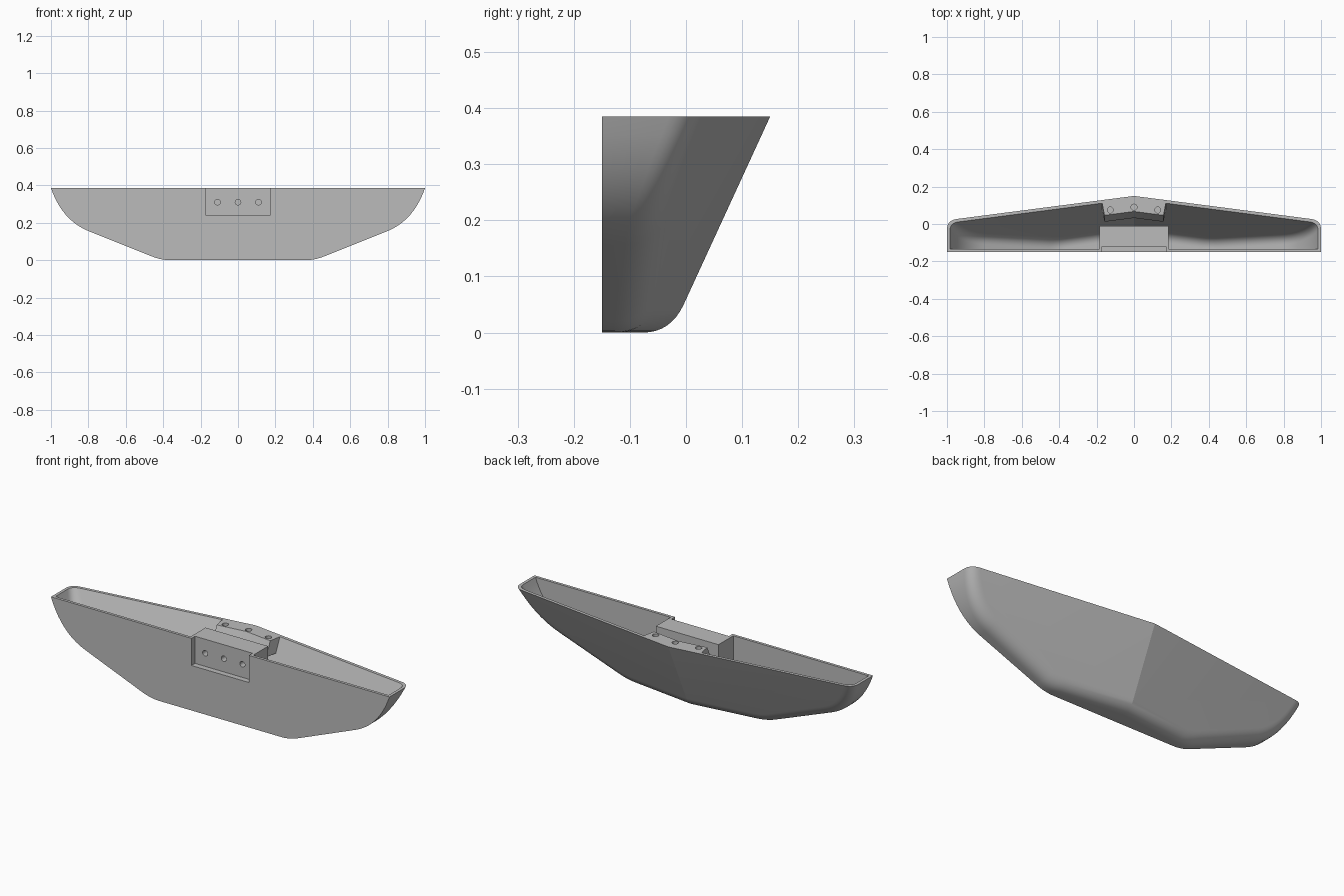
import bpy, bmesh, math
from mathutils import Vector

if "Cube" in bpy.data.objects:
    bpy.data.objects.remove(bpy.data.objects["Cube"])

TOP, FRONT, WALL = 0.385, -0.15, 0.015

grey = bpy.data.materials.new("plain_grey")
grey.use_nodes = True
grey.diffuse_color = (0.5, 0.5, 0.5, 1)
grey.node_tree.nodes["Principled BSDF"].inputs["Base Color"].default_value = (0.5, 0.5, 0.5, 1)


def make_object(name, bm):
    bmesh.ops.recalc_face_normals(bm, faces=bm.faces)
    mesh = bpy.data.meshes.new(name)
    bm.to_mesh(mesh)
    bm.free()
    mesh.materials.append(grey)
    obj = bpy.data.objects.new(name, mesh)
    bpy.context.collection.objects.link(obj)
    return obj


def box(name, lo, hi):
    bm = bmesh.new()
    bmesh.ops.create_cube(bm, size=1)
    for v in bm.verts:
        v.co = [a + (b - a) * (c + 0.5) for a, b, c in zip(lo, hi, v.co)]
    return make_object(name, bm)


def rod(name, centre, radius, length, along_y):
    bm = bmesh.new()
    bmesh.ops.create_cone(bm, cap_ends=True, segments=24, radius1=radius, radius2=radius, depth=length)
    obj = make_object(name, bm)
    obj.location = centre
    if along_y:
        obj.rotation_euler.x = math.pi / 2
    return obj


def cut(obj, cutter):
    cutter.hide_render = True
    bpy.context.view_layer.update()
    mod = obj.modifiers.new("cut", "BOOLEAN")
    mod.operation, mod.solver, mod.object = "DIFFERENCE", "EXACT", cutter
    bpy.context.view_layer.objects.active = obj
    bpy.ops.object.modifier_apply(modifier=mod.name)


def shade(obj, degrees):
    bpy.ops.object.select_all(action="DESELECT")
    obj.select_set(True)
    bpy.context.view_layer.objects.active = obj
    bpy.ops.object.shade_smooth_by_angle(angle=math.radians(degrees))


def bezier(a, b, c, n):
    a, b, c = Vector(a), Vector(b), Vector(c)
    return [a * (1 - t) ** 2 + b * 2 * t * (1 - t) + c * t * t for t in (i / n for i in range(n + 1))]


def back_y(x, z, inset=0.0):
    # Two leaning back planes meeting at a central ridge
    return 0.15 - 0.13 * abs(x) - 0.46 * (TOP - z) - 1.12 * inset


# Outline of the front panel, from the top left corner round to the top right
half = bezier((1, TOP), (0.94, 0.213), (0.8, 0.156), 10) + bezier((0.46, 0.02), (0.41, 0), (0.36, 0), 5)
outline = half + [Vector((0, 0))] + [Vector((-p.x, p.y)) for p in reversed(half)]
normals = []
for i, p in enumerate(outline):
    d = (outline[min(i + 1, len(outline) - 1)] - outline[max(i - 1, 0)]).normalized()
    normals.append(Vector((d.y, -d.x)))
normals[0], normals[-1] = Vector((-1.06, 0)), Vector((1.06, 0))


def skin(bm, inset, fillet):
    """Front panel, rounded edge and two back planes; returns the top rim."""
    columns = []
    for p, n in zip(outline, normals):
        base = p + n * inset
        end = base + n * fillet
        y = back_y(base.x, base.y, inset)
        path = bezier((base.x, y - fillet, base.y), (base.x, y, base.y),
                      (end.x, back_y(end.x, end.y, inset), end.y), 8)
        path.insert(0, Vector((base.x, FRONT + inset, base.y)))
        columns.append([bm.verts.new(c) for c in path])
    for a, b in zip(columns, columns[1:]):
        for k in range(len(a) - 1):
            bm.faces.new((a[k], a[k + 1], b[k + 1], b[k]))
    bm.faces.new([c[0] for c in columns])
    ridge = bm.verts.new((0, back_y(0, TOP, inset), TOP))
    mid = len(columns) // 2
    bm.faces.new([c[-1] for c in columns[:mid + 1]] + [ridge])
    bm.faces.new([c[-1] for c in columns[mid:]] + [ridge])
    return columns[0] + [ridge] + columns[-1][::-1]


# Hollow tray shell
bm = bmesh.new()
outer = skin(bm, 0, 0.05)
inner = skin(bm, WALL, 0.04)
for i in range(len(outer)):
    j = (i + 1) % len(outer)
    bm.faces.new((outer[i], outer[j], inner[j], inner[i]))
shell = make_object("tray_shell", bm)

# Front mounting block with its recess and blind screw holes
block = box("front_mounting_block", (-0.185, FRONT + WALL, 0.225), (0.185, -0.01, TOP))
recess = box("recess_cutter", (-0.17, -0.25, 0.24), (0.17, -0.12, 0.5))
cut(shell, recess)
cut(block, recess)
helpers = [recess]
for x in (-0.11, 0, 0.11):
    hole = rod("front_hole_cutter", (x, -0.12, 0.31), 0.015, 0.08, True)
    cut(block, hole)
    helpers.append(hole)

# Rear mounting block, following the slope and ridge of the back wall
bm = bmesh.new()
levels = []
for z in (TOP, 0.31):
    ring = [(x, back_y(x, z, WALL)) for x in (-0.17, 0, 0.17)]
    ring += [(x, back_y(x, z) - 0.083) for x in (0.158, 0, -0.158)]
    levels.append([bm.verts.new((x, y, z)) for x, y in ring])
upper, lower = levels
bm.faces.new(upper)
bm.faces.new(lower)
for i in range(6):
    j = (i + 1) % 6
    bm.faces.new((upper[i], upper[j], lower[j], lower[i]))
rear = make_object("rear_mounting_block", bm)
for x, y in ((-0.127, 0.075), (0, 0.09), (0.127, 0.075)):
    hole = rod("rear_hole_cutter", (x, y, TOP), 0.016, 0.08, False)
    cut(rear, hole)
    helpers.append(hole)

for h in helpers:
    bpy.data.objects.remove(h)
shade(shell, 12)
shade(block, 30)
shade(rear, 30)
